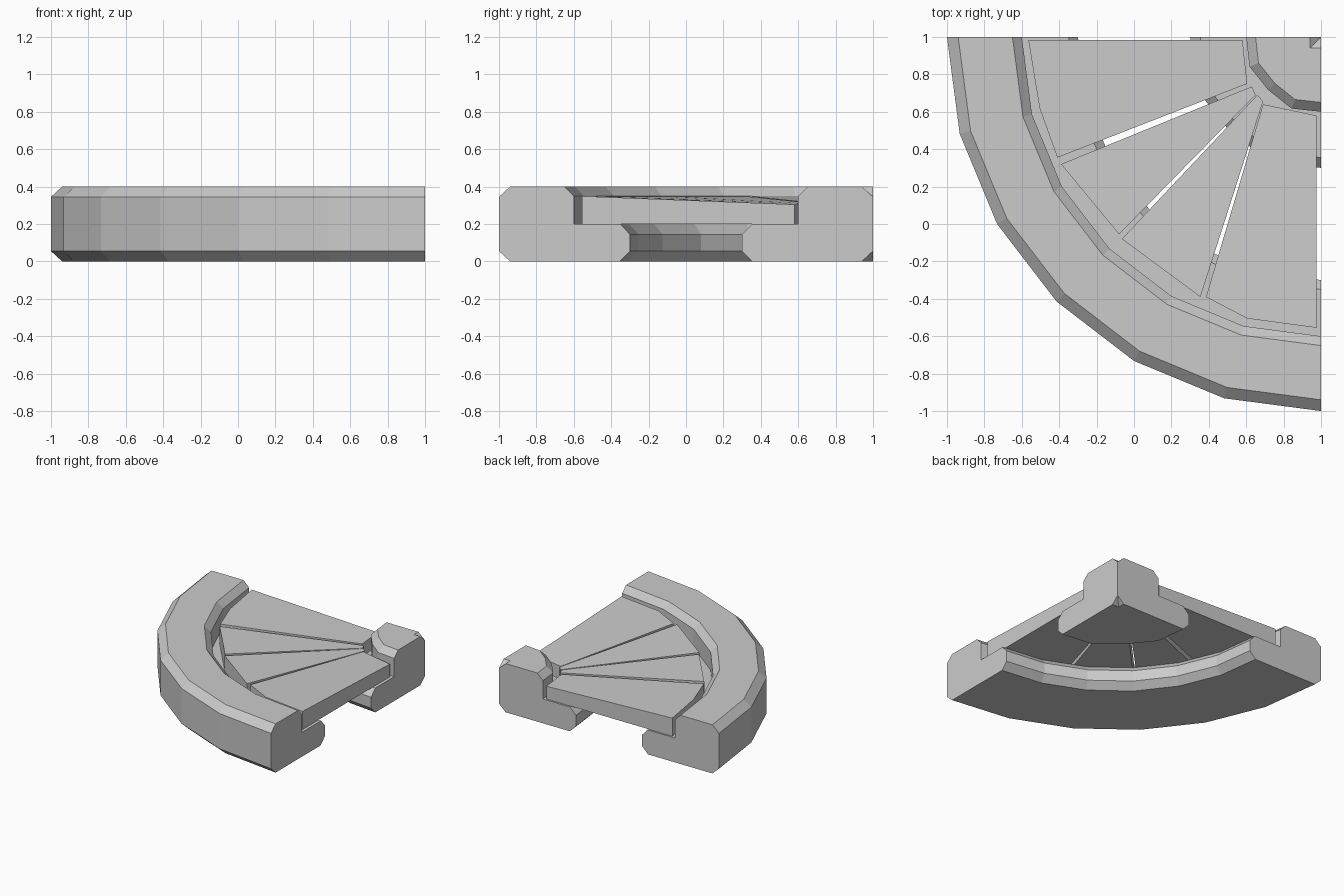
import bpy, bmesh
from math import cos, sin, pi, hypot

if "Cube" in bpy.data.objects:
    bpy.data.objects.remove(bpy.data.objects["Cube"])

CX = CY = 1.0  # axis of the quarter turn


def finish(bm, name):
    bmesh.ops.remove_doubles(bm, verts=bm.verts, dist=1e-4)
    bmesh.ops.recalc_face_normals(bm, faces=bm.faces)
    mesh = bpy.data.meshes.new(name)
    bm.to_mesh(mesh)
    bm.free()
    bpy.context.collection.objects.link(bpy.data.objects.new(name, mesh))


def quarter_sweep(name, profile, steps, scales=None, core=()):
    """Sweep an (r, z) profile a quarter turn; core points follow a square corner."""
    bm = bmesh.new()
    loops = []
    for i in range(steps + 1):
        a = pi + i * pi / 2 / steps
        c, s = cos(a), sin(a)
        k = scales[i] if scales else 1
        pts = [(r * k, z) for r, z in profile]
        pts += [(r / max(abs(c), abs(s)), z) for r, z in core]
        loops.append([bm.verts.new((CX + r * c, CY + r * s, z)) for r, z in pts])
    n = len(loops[0])
    for a, b in zip(loops, loops[1:]):
        for j in range(n):
            k = (j + 1) % n
            bm.faces.new((a[j], a[k], b[k], b[j]))
    bm.faces.new(loops[0])
    bm.faces.new(loops[-1][::-1])
    finish(bm, name)


def panel(name, outline):
    """Slab with sloping sides whose top rises away from the hub."""
    bm = bmesh.new()
    base = [bm.verts.new((x, y, 0.2)) for x, y in outline]
    top = bm.faces.new(base)
    bmesh.ops.inset_individual(bm, faces=[top], thickness=0.028)
    for v in top.verts:
        v.co.z = 0.288 + 0.039 * hypot(v.co.x - CX, v.co.y - CY)
    bm.faces.new(base[::-1])
    finish(bm, name)


# outer rim with inner ledge
quarter_sweep("outer_rim", [
    (1.94, 0), (2, 0.055), (2, 0.345), (1.94, 0.4), (1.65, 0.4), (1.6, 0.35),
    (1.6, 0.2), (1.35, 0.2), (1.3, 0.145), (1.3, 0.055), (1.355, 0)], 6)

# central hub with ledge, notched at the axis
quarter_sweep("hub", [
    (0.645, 0), (0.7, 0.055), (0.7, 0.145), (0.645, 0.2), (0.4, 0.2),
    (0.4, 0.35), (0.35, 0.4)], 4, scales=(1, 1.035, 1, 1.035, 1),
    core=[(0.06, 0.4), (0, 0.345), (0, 0.055), (0.06, 0)])

# four loose wedge panels resting on the ledges
panels = [
    [(-0.565, 0.985), (-0.505, 0.62), (-0.41, 0.355), (0.605, 0.75), (0.58, 0.985)],
    [(-0.39, 0.32), (-0.08, -0.055), (0.65, 0.69), (0.63, 0.735)],
    [(-0.065, -0.08), (0.355, -0.39), (0.69, 0.655), (0.66, 0.69)],
    [(0.385, -0.39), (0.605, -0.505), (0.975, -0.555), (0.975, 0.58), (0.69, 0.64)],
]
for i, outline in enumerate(panels):
    panel(f"wedge_panel_{i + 1}", outline)
